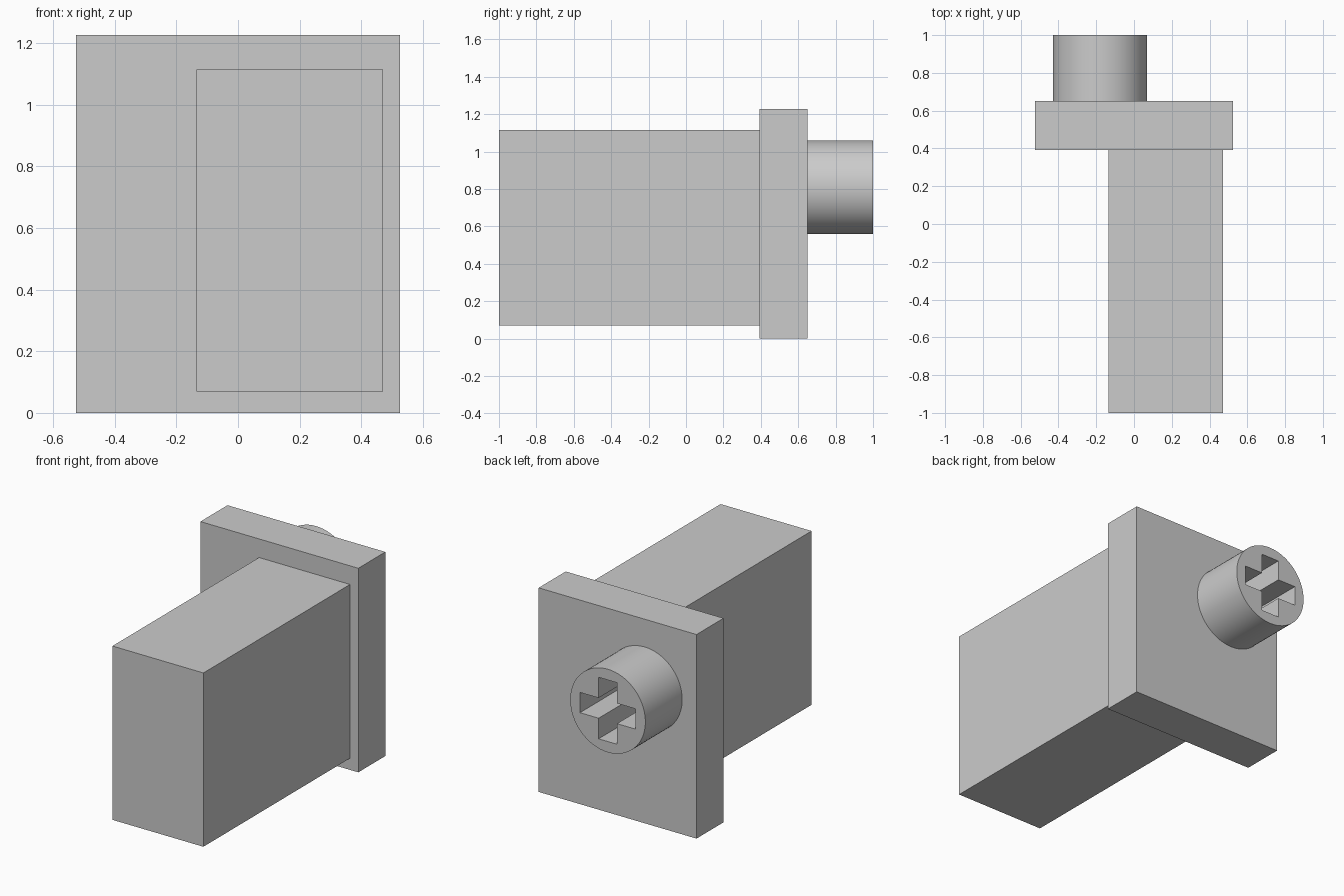
import bpy
import math

# Remove the default cube
default = bpy.data.objects.get("Cube")
if default:
    bpy.data.objects.remove(default, do_unlink=True)

# One plain grey for the whole model
grey = bpy.data.materials.new("plain_grey")
grey.use_nodes = True
colour = (0.6, 0.6, 0.6, 1)
grey.diffuse_color = colour
grey.node_tree.nodes["Principled BSDF"].inputs["Base Color"].default_value = colour


def box(name, low, high):
    """Add a box spanning two opposite corners."""
    centre = [(a + b) / 2 for a, b in zip(low, high)]
    bpy.ops.mesh.primitive_cube_add(size=1, location=centre)
    obj = bpy.context.object
    obj.name = name
    obj.scale = [b - a for a, b in zip(low, high)]
    bpy.ops.object.transform_apply(location=False, rotation=False, scale=True)
    obj.data.materials.append(grey)
    return obj


# Long body and the wider plate behind it
box("body", (-0.135, -1, 0.07), (0.47, 0.42, 1.115))
box("plate", (-0.525, 0.393, 0), (0.525, 0.65, 1.227))

# Round pin, set slightly into the plate
pin_x, pin_z, radius = -0.18, 0.81, 0.25
pin_start, pin_end = 0.62, 1.0
bpy.ops.mesh.primitive_cylinder_add(
    vertices=64, radius=radius, depth=pin_end - pin_start,
    location=(pin_x, (pin_start + pin_end) / 2, pin_z),
    rotation=(math.pi / 2, 0, 0))
pin = bpy.context.object
pin.name = "pin"
pin.data.materials.append(grey)

# Cross-shaped socket through the pin, made of two slots
long_half, short_half = 0.185, 0.061
for name, hx, hz in (("flat_slot", long_half, short_half),
                     ("upright_slot", short_half, long_half)):
    cutter = box(name, (pin_x - hx, pin_start - 0.1, pin_z - hz),
                 (pin_x + hx, pin_end + 0.1, pin_z + hz))
    cut = pin.modifiers.new(name, 'BOOLEAN')
    cut.operation = 'DIFFERENCE'
    cut.solver = 'EXACT'
    cut.object = cutter
    bpy.ops.object.select_all(action='DESELECT')
    pin.select_set(True)
    bpy.context.view_layer.objects.active = pin
    bpy.ops.object.modifier_apply(modifier=name)
    bpy.data.objects.remove(cutter, do_unlink=True)

# Smooth round wall, sharp rim and socket edges
bpy.ops.object.shade_smooth_by_angle(angle=math.radians(30))
